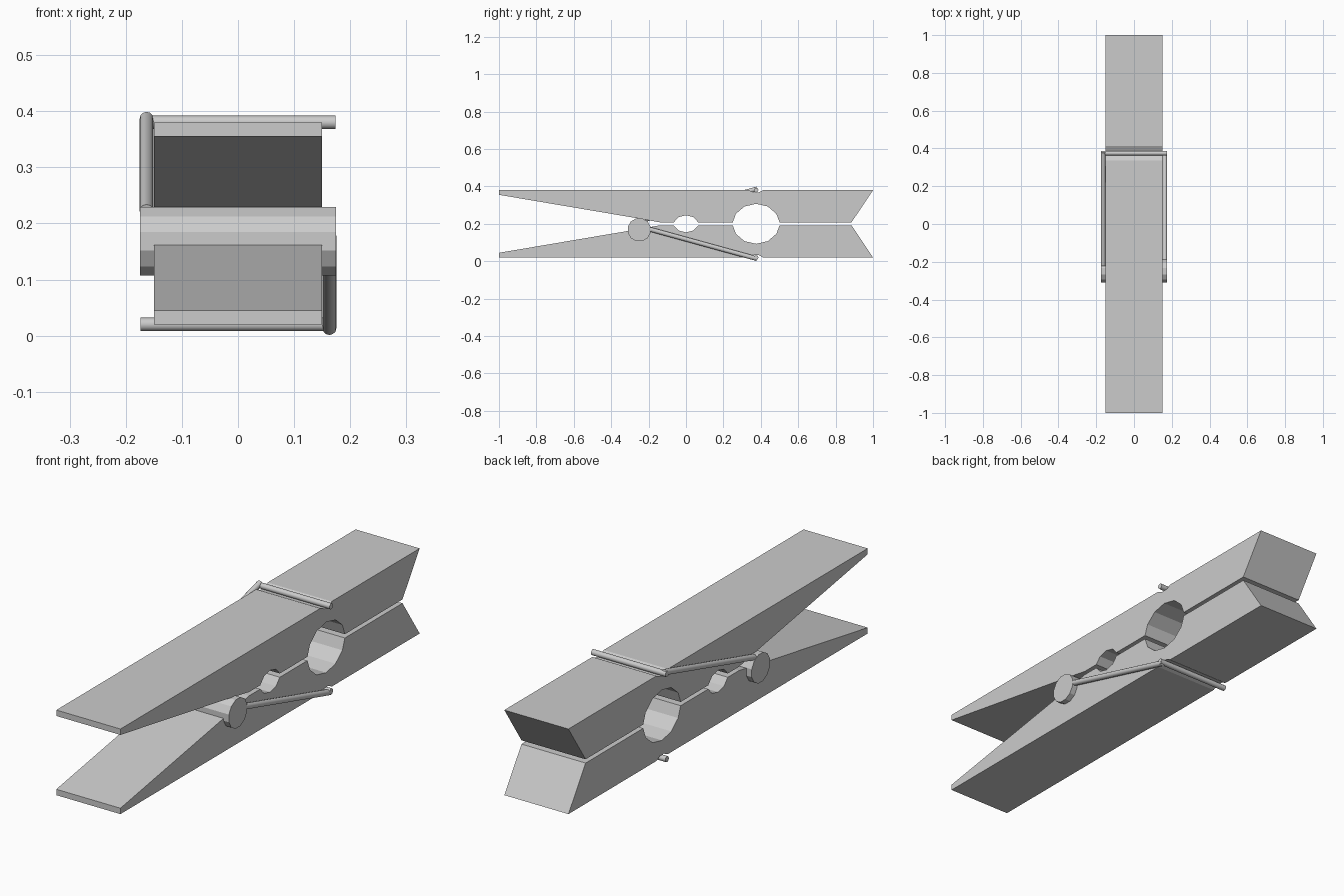
import bpy, bmesh, math
from mathutils import Vector

if "Cube" in bpy.data.objects:
    bpy.data.objects.remove(bpy.data.objects["Cube"])


def finish(bm, name):
    bmesh.ops.recalc_face_normals(bm, faces=bm.faces)
    mesh = bpy.data.meshes.new(name)
    bm.to_mesh(mesh)
    bm.free()
    obj = bpy.data.objects.new(name, mesh)
    bpy.context.collection.objects.link(obj)
    return obj


def extrude_profile(name, points, half_width):
    """Extrude a (y, z) outline along x."""
    bm = bmesh.new()
    face = bm.faces.new([bm.verts.new((-half_width, y, z)) for y, z in points])
    new = bmesh.ops.extrude_face_region(bm, geom=[face])["geom"]
    bmesh.ops.translate(bm, vec=(2 * half_width, 0, 0),
                        verts=[v for v in new if isinstance(v, bmesh.types.BMVert)])
    return finish(bm, name)


def rod(name, start, end, radius, sides=12):
    """Round wire between two points."""
    a, b = Vector(start), Vector(end)
    bm = bmesh.new()
    bmesh.ops.create_cone(bm, cap_ends=True, segments=sides, radius1=radius,
                          radius2=radius, depth=(b - a).length)
    bm.transform((b - a).to_track_quat('Z', 'Y').to_matrix().to_4x4())
    bmesh.ops.translate(bm, vec=(a + b) / 2, verts=bm.verts)
    obj = finish(bm, name)
    obj.data.shade_smooth()
    obj.data.set_sharp_from_angle(angle=math.radians(40))
    return obj


# Jaw outline, as (y, height above the middle plane)
MID, GAP = 0.2, 0.008
big_hole = [(0.375 + 0.125 * math.cos(math.radians(a)), 0.107 * math.sin(math.radians(a)))
            for a in range(30, 151, 30)]
small_hole = [(0.04, 0.036), (0, 0.046), (-0.04, 0.036)]
outline = ([(-1, 0.18), (0.335, 0.18), (0.362, 0.168), (0.39, 0.168), (0.412, 0.18),
            (1, 0.18), (0.885, GAP), (0.5, GAP)] + big_hole +
           [(0.25, GAP), (0.065, GAP)] + small_hole +
           [(-0.065, GAP), (-0.14, GAP), (-0.25, 0.028), (-1, 0.155)])

# Two mirrored wooden jaws, with mirrored spring arms and crossbars
for name, s in (("upper", 1), ("lower", -1)):
    extrude_profile(name + "_jaw", [(y, MID + s * h) for y, h in outline], 0.15)
    x = -0.163 * s
    rod(name + "_spring_arm", (x, -0.22, MID + s * 0.022), (x, 0.38, MID + s * 0.187), 0.0122)
    rod(name + "_crossbar", (-0.174, 0.375, MID + s * 0.18), (0.174, 0.375, MID + s * 0.18), 0.012)

# Spring coil as a twelve-sided drum
coil = [(-0.25 + 0.063 * math.cos(math.radians(15 + 30 * i)),
         0.168 + 0.063 * math.sin(math.radians(15 + 30 * i))) for i in range(12)]
extrude_profile("spring_coil", coil, 0.175)
